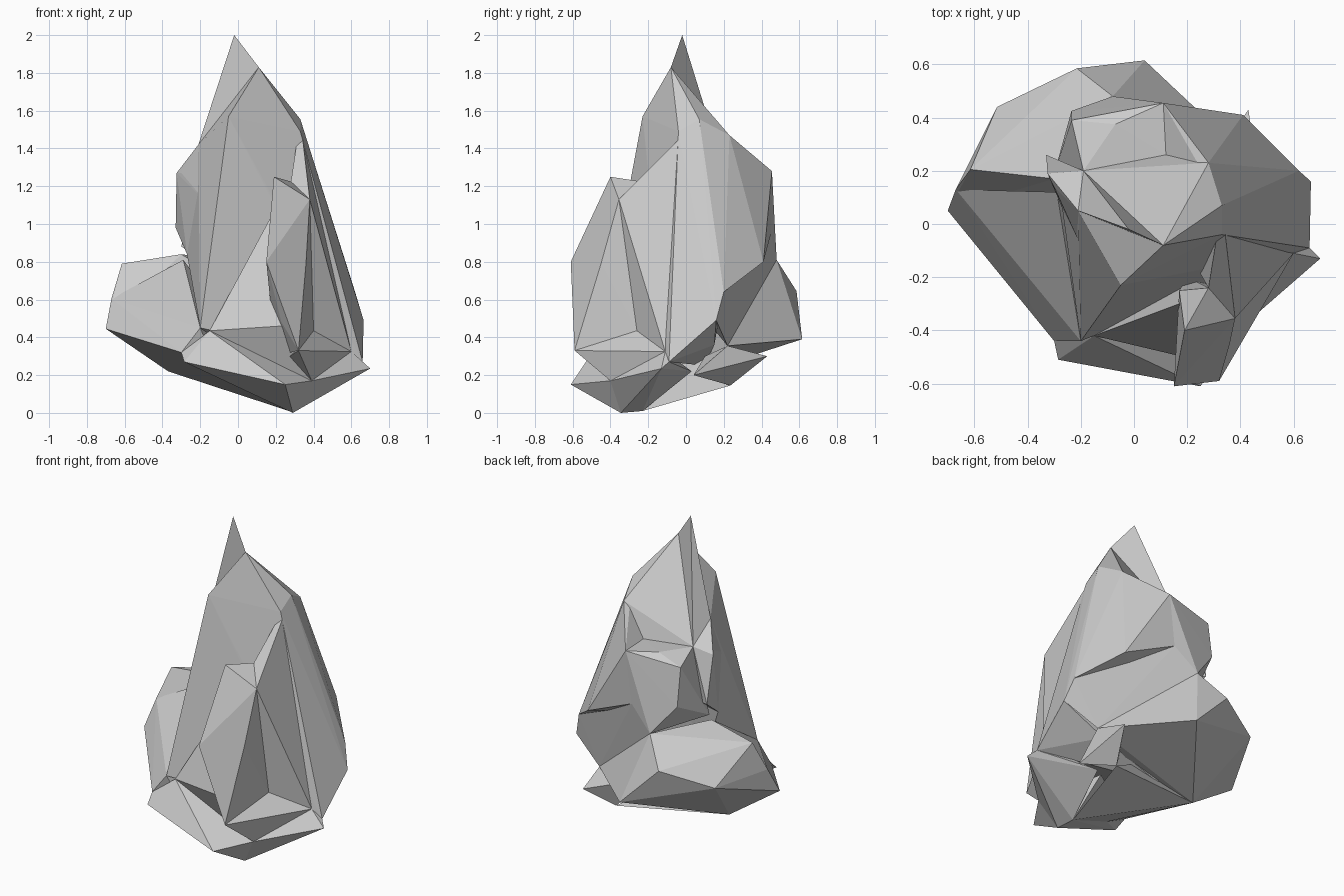
import bpy, bmesh

if "Cube" in bpy.data.objects:
    bpy.data.objects.remove(bpy.data.objects["Cube"])

# Each facet block of the rock is the convex hull of its few corner points
def rock_block(name, pts):
    bm = bmesh.new()
    for p in pts:
        bm.verts.new(p)
    res = bmesh.ops.convex_hull(bm, input=bm.verts[:])
    loose = {g for g in res["geom_interior"] + res["geom_unused"]
             if isinstance(g, bmesh.types.BMVert) and g.is_valid}
    bmesh.ops.delete(bm, geom=list(loose), context='VERTS')
    bmesh.ops.recalc_face_normals(bm, faces=bm.faces[:])
    mesh = bpy.data.meshes.new(name)
    bm.to_mesh(mesh)
    bm.free()
    obj = bpy.data.objects.new(name, mesh)
    bpy.context.collection.objects.link(obj)
    return obj

# Corners shared by neighbouring blocks
crest = (.11, -.08, 1.83)
ridge_right = (.33, .07, 1.555)
ridge_back = (.28, .23, 1.47)
notch_back = (-.19, .2, 1.29)
ridge_left = (-.21, .05, 1.42)
waist_left = (-.27, .06, .84)
waist_back = (-.08, .48, .81)
hip_back = (.41, .41, .8)
hip_right = (.62, .2, .64)
hip_low = (.665, .16, .49)
hip_under = (.46, .22, .355)
foot_right = (.6, -.11, .325)
foot_edge = (.66, -.09, .27)
foot_left = (-.3, -.44, .32)
fan_front = (-.2, -.44, .45)
side_left = (-.67, .13, .605)
tip_left = (-.7, .05, .445)
belly = (-.37, .09, .22)
belly_front = (-.09, -.35, .185)
ledge_back = (.12, .26, 1.28)
shoulder_back = (.11, .455, 1.28)
crease_back = (.07, .45, .95)
heel_back = (.04, .615, .39)
spire_back = (.28, -.24, 1.225)
spire_right = (.38, -.355, 1.13)
spire_notch = (.4, -.26, .435)
keel_front = (.29, -.345, 0)
keel_back = (.27, -.23, .01)
lip_front = (.39, -.4, .17)

# Sharp tip
rock_block("tip", [(-.02, -.02, 2), crest, ridge_left, notch_back])

# Tall main peak
rock_block("main_peak", [
    crest, ridge_right, ridge_back, (.33, -.04, 1.49), (-.05, -.23, 1.57),
    ridge_left, notch_back, fan_front, waist_left, hip_right, hip_low,
    foot_right, foot_edge, (-.1, .1, .25), (.36, .15, .36)])

# Back right flank
rock_block("back_flank", [
    ridge_right, ridge_back, shoulder_back, ledge_back, hip_back, hip_right,
    crease_back, (0, .1, .8)])

# Small facet between the peak and the ledge
rock_block("ledge_wall", [notch_back, ridge_back, ledge_back, (0, .1, .9)])

# Hip below the flank
rock_block("hip", [
    hip_right, hip_low, crease_back, waist_back, hip_under, (0, .1, .5)])

# Back shoulder with the flat ledge
rock_block("back_shoulder", [
    notch_back, ledge_back, shoulder_back, (-.07, .375, 1.29), (-.235, .39, 1.24),
    (-.235, .425, 1.0), crease_back, waist_back, (-.3, .19, .88), (0, .1, .7)])

# Left chip beside the peak
rock_block("left_chip", [
    ridge_left, notch_back, (-.325, .19, 1.27), (-.3, .14, 1.27), (-.155, -.18, 1.1),
    (-.33, .26, .98), waist_left, (-.05, .1, .9)])

# Wide back base
rock_block("back_base", [
    (-.615, .205, .79), side_left, tip_left, (-.515, .44, .56),
    (-.215, .585, .645), heel_back, waist_back, (-.3, .17, .84),
    belly, hip_under, (.1, .1, .3)])

# Left front base
rock_block("left_base", [
    side_left, tip_left, (-.29, .12, .81), foot_left, fan_front,
    belly, belly_front, (.1, .1, .3)])

# Front spire
rock_block("front_spire", [
    (.19, -.4, 1.25), spire_back, spire_right, (.15, -.61, .8),
    (.36, -.45, .79), (.32, -.59, .33), (.23, -.53, .48), spire_notch,
    (.17, -.25, 1.0), (.2, -.2, .3)])

# Wedge joining the spire to the right foot
rock_block("spire_wedge", [
    spire_back, spire_right, ridge_right, foot_right, spire_notch, (.2, -.1, .4)])

# Shelf under the spire
rock_block("spire_shelf", [
    (.32, -.59, .33), spire_notch, foot_right, lip_front, (.2, -.2, .25)])

# Sloping apron left of the spire
rock_block("front_apron", [
    (-.15, -.42, .435), (.17, -.3, 1.03), (.23, -.51, .46), lip_front, (.2, -.15, .3)])

# Low front base
rock_block("front_base", [
    (-.285, -.51, .27), foot_left, (-.15, -.42, .435), (.25, -.61, .15), lip_front,
    keel_front, keel_back, belly_front, (.25, 0, .22)])

# Right toe spur
rock_block("right_toe", [
    (.7, -.13, .235), foot_right, foot_edge, lip_front, keel_front, keel_back,
    (.3, .03, .22)])

# Back spur and underside
rock_block("back_spur", [
    (.43, .43, .3), hip_under, (.33, .235, .145), (.45, .04, .2), (.2, .1, .3)])
rock_block("underside", [
    belly, belly_front, keel_back, (.33, .235, .145), (.1, .1, .3)])
